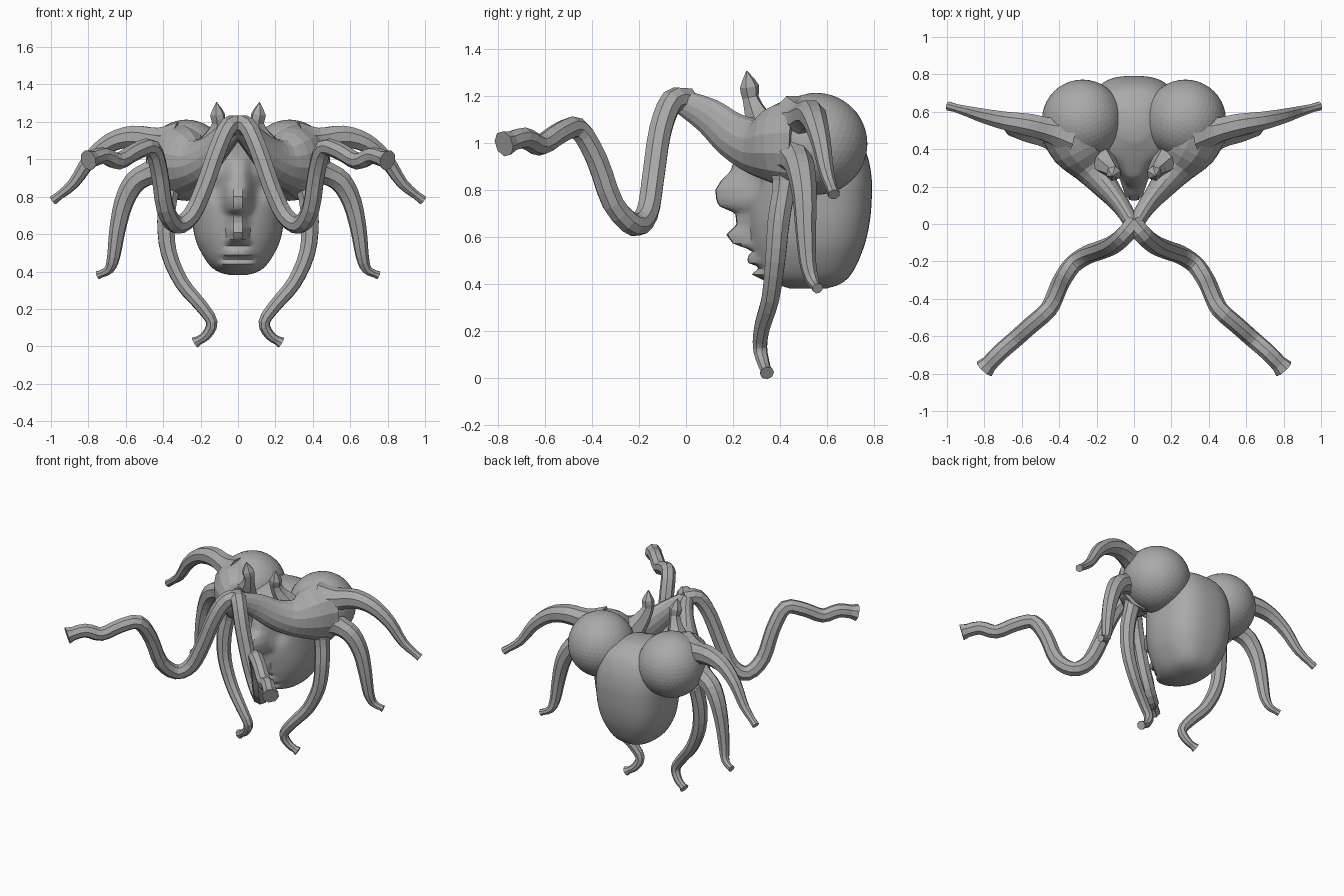
import bpy, bmesh, math
from mathutils import Vector

cube = bpy.data.objects.get("Cube")
if cube:
    bpy.data.objects.remove(cube)

grey = bpy.data.materials.new("plain_grey")
grey.use_nodes = True
COLOUR = (0.4, 0.4, 0.4, 1)
grey.diffuse_color = COLOUR
grey.node_tree.nodes["Principled BSDF"].inputs["Base Color"].default_value = COLOUR


def finish(name, bm, mirror=False):
    bmesh.ops.recalc_face_normals(bm, faces=bm.faces)
    mesh = bpy.data.meshes.new(name)
    bm.to_mesh(mesh)
    bm.free()
    mesh.materials.append(grey)
    ob = bpy.data.objects.new(name, mesh)
    bpy.context.collection.objects.link(ob)
    if mirror:
        ob.modifiers.new("Mirror", 'MIRROR').use_mirror_merge = False
    return ob


def skin(bm, rings):
    """Bridge a list of vertex rings and cap both ends."""
    n = len(rings[0])
    for a, b in zip(rings, rings[1:]):
        for i in range(n):
            j = (i + 1) % n
            bm.faces.new((a[i], a[j], b[j], b[i]))
    bm.faces.new(rings[0])
    bm.faces.new(rings[-1])


def spline(p, steps):
    """Catmull-Rom through tuples of any length."""
    p = [Vector(q) for q in p]
    p = [2 * p[0] - p[1]] + p + [2 * p[-1] - p[-2]]
    out = []
    for a, b, c, d in zip(p, p[1:], p[2:], p[3:]):
        for s in range(steps):
            t = s / steps
            out.append(0.5 * (2 * b + (c - a) * t + (2 * a - 5 * b + 4 * c - d) * t * t
                              + (3 * b - a - 3 * c + d) * t ** 3))
    return out + [p[-2]]


def tube(name, points, radii, sides=8, steps=3, flare=1.0):
    """Mirrored tube; each radius is (across, upright)."""
    path = spline(points, steps)
    size = spline(radii, steps)
    bm = bmesh.new()
    rings, side = [], None
    for i, p in enumerate(path):
        t = (path[min(i + 1, len(path) - 1)] - path[max(i - 1, 0)]).normalized()
        if side is None:
            side = t.cross(Vector((0, 0, 1)))
            if side.length < 0.3:
                side = Vector((1, 0, 0))
        side = (side - t * side.dot(t)).normalized()
        up = side.cross(t)
        k = flare if i == len(path) - 1 else 1
        rings.append([bm.verts.new(p + side * size[i][0] * k * math.cos(a) + up * size[i][1] * k * math.sin(a))
                      for a in (math.tau * (s + 0.5) / sides for s in range(sides))])
    skin(bm, rings)
    return finish(name, bm, True)


def taper(start, mid, end, n):
    """Radius list: quick flare at the root, then a steady taper."""
    r = [start] + [mid + (end - mid) * i / (n - 2) for i in range(n - 1)]
    return [(v, v) for v in r]


def lookup(table, z):
    for a, b in zip(table, table[1:]):
        if z <= b[0]:
            f = (z - a[0]) / (b[0] - a[0])
            return [u + (v - u) * f for u, v in zip(a, b)]
    return table[-1]


# Head: rings of height, front, back, half width
HEAD = spline([(.38, .44, .60, .04), (.40, .37, .66, .11), (.45, .31, .71, .165), (.55, .28, .755, .22),
               (.65, .265, .78, .243), (.75, .26, .79, .25), (.85, .26, .79, .25), (.95, .27, .77, .235),
               (1.04, .33, .72, .19), (1.10, .45, .62, .08)], 6)
# Face centre line: height, depth, half width of the feature
FACE = [(.38, .44, .1), (.41, .34, .1), (.44, .28, .09), (.47, .315, .09), (.49, .26, .08), (.52, .265, .07),
        (.54, .285, .07), (.57, .20, .05), (.61, .17, .045), (.65, .215, .05), (.70, .21, .05),
        (.73, .14, .06), (.76, .128, .068), (.80, .125, .07), (.84, .15, .068), (.88, .19, .065),
        (.94, .21, .06), (1.0, .25, .06), (1.05, .34, .06), (1.1, .45, .06)]
bm = bmesh.new()
rings, SEG = [], 72
for k in range(61):
    z = .38 + .72 * k / 60
    _, front, back, half = lookup(HEAD, z)
    _, depth, width = lookup(FACE, z)
    ring = []
    for s in range(SEG):
        a = math.tau * s / SEG
        c, sn = math.cos(a), math.sin(a)
        power = 0.75 if sn > 0 else 0.95
        x = half * math.copysign(abs(c) ** power, c)
        y = (front + back) / 2 + (back - front) / 2 * math.copysign(abs(sn) ** power, sn)
        if sn < 0:
            y += (depth - front) * math.exp(-(x / width) ** 4)
            # eye hollows
            y += .03 * math.exp(-((abs(x) - .12) / .04) ** 2 - ((z - .84) / .06) ** 2)
        ring.append(bm.verts.new((x, y, z)))
    rings.append(ring)
skin(bm, rings)
head = finish("head", bm)
bpy.context.view_layer.objects.active = head
head.select_set(True)
bpy.ops.object.shade_smooth_by_angle(angle=math.radians(35))

# Round lobes on top of the head
bm = bmesh.new()
bmesh.ops.create_icosphere(bm, subdivisions=4, radius=.217)
bmesh.ops.translate(bm, verts=bm.verts, vec=(.275, .555, .995))
finish("lobe", bm, True)

# Fleshy body narrowing forward from each lobe
tube("body",
     [(-.01, -.03, 1.18), (.07, .10, 1.11), (.15, .20, 1.03), (.22, .30, .985), (.285, .40, .99), (.315, .49, .99)],
     [(.04, .05), (.05, .08), (.07, .10), (.105, .125), (.155, .18), (.185, .205)], sides=14)

# Long front tentacle with a double bend
front = [(-.01, .01, 1.18), (.05, -.06, 1.175), (.11, -.11, 1.05), (.18, -.14, .85), (.25, -.165, .70), (.33, -.22, .65),
         (.39, -.31, .74), (.42, -.38, .93), (.46, -.46, 1.06), (.55, -.54, 1.04), (.64, -.62, .99),
         (.72, -.69, 1.02), (.80, -.775, .995)]
tube("front_tentacle", front, taper(.055, .052, .045, len(front)), flare=1.25)

# Outer, middle and lower tentacles
outer = [(.34, .48, 1.08), (.44, .50, 1.10), (.56, .53, 1.12), (.68, .55, 1.09), (.79, .575, 1.0),
         (.88, .60, .87), (.99, .63, .78)]
tube("outer_tentacle", outer, taper(.13, .075, .02, len(outer)), flare=1.3)
middle = [(.36, .45, .95), (.46, .47, .93), (.55, .49, .88), (.61, .505, .77), (.645, .51, .62), (.665, .52, .48),
          (.69, .54, .41), (.75, .56, .38)]
tube("middle_tentacle", middle, taper(.12, .07, .018, len(middle)), flare=1.3)
lower = [(.34, .42, .95), (.365, .42, .83), (.385, .395, .67), (.37, .38, .50), (.30, .36, .34), (.20, .325, .22),
         (.14, .315, .13), (.17, .33, .06), (.23, .345, .02)]
tube("lower_tentacle", lower, taper(.10, .055, .022, len(lower)), flare=1.4)

# Small pointed horn
tube("horn", [(.19, .35, 1.02), (.13, .30, 1.12), (.105, .275, 1.19), (.11, .27, 1.24), (.115, .258, 1.305)],
     [(.09, .09), (.05, .055), (.034, .038), (.042, .04), (.002, .002)], sides=6, steps=2)
